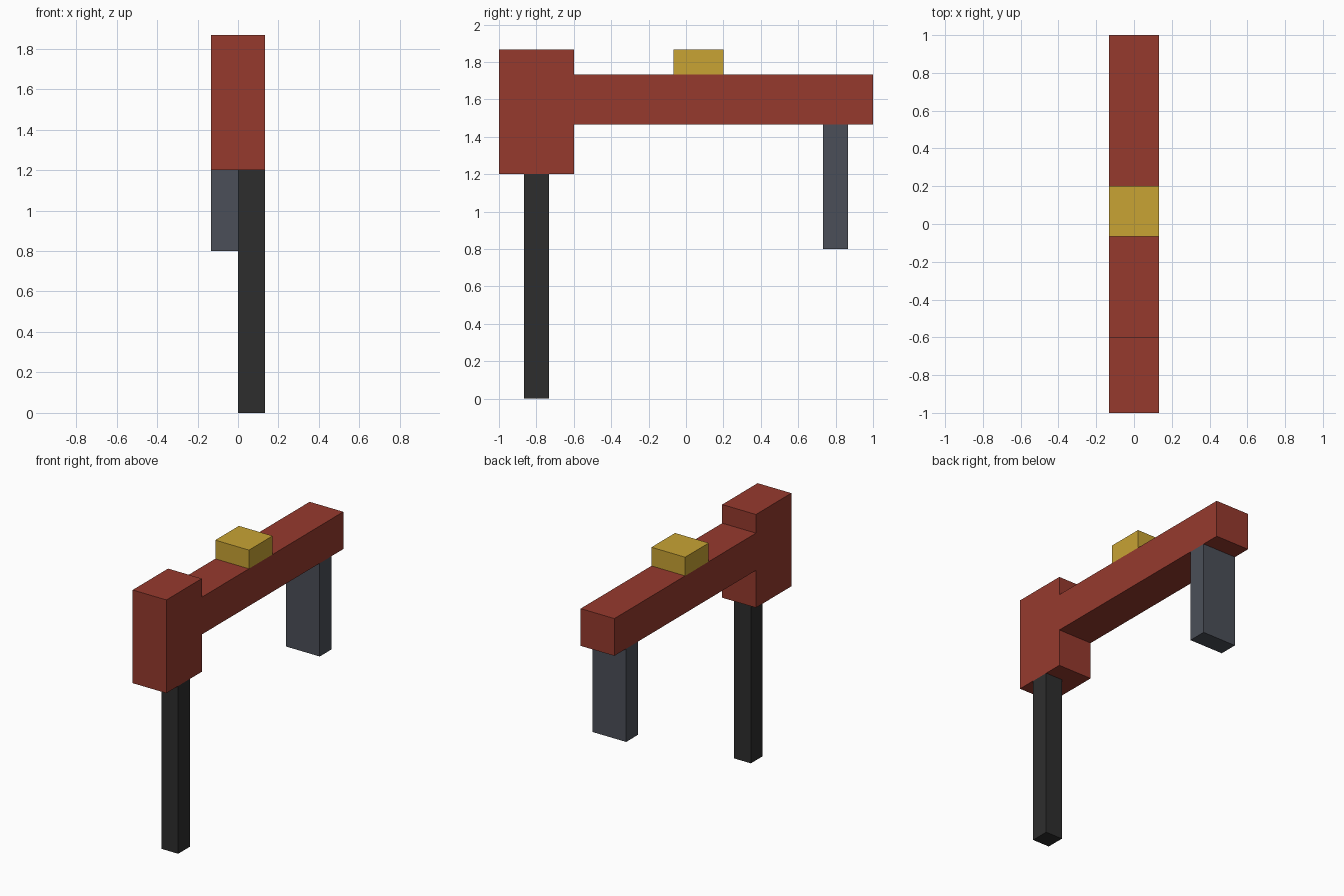
import bpy
import bmesh

if "Cube" in bpy.data.objects:
    bpy.data.objects.remove(bpy.data.objects["Cube"])

U = 2 / 15          # base module; the body is two modules wide
HALF = U


def material(name, rgb):
    m = bpy.data.materials.new(name)
    m.diffuse_color = (*rgb, 1)
    m.use_nodes = True
    m.node_tree.nodes["Principled BSDF"].inputs["Base Color"].default_value = m.diffuse_color
    return m


RED = material("brick red", (0.305, 0.042, 0.027))
GOLD = material("gold", (0.578, 0.366, 0.034))
BLACK = material("black", (0.027, 0.027, 0.027))
GREY = material("slate grey", (0.070, 0.078, 0.098))


def extrude_profile(name, profile, x0, x1, mat):
    """Extrude a side profile of (y, z) points from x0 to x1."""
    bm = bmesh.new()
    face = bm.faces.new([bm.verts.new((x0, y, z)) for y, z in profile])
    out = bmesh.ops.extrude_face_region(bm, geom=[face], use_keep_orig=True)
    verts = [v for v in out["geom"] if isinstance(v, bmesh.types.BMVert)]
    bmesh.ops.translate(bm, verts=verts, vec=(x1 - x0, 0, 0))
    bmesh.ops.recalc_face_normals(bm, faces=bm.faces)
    mesh = bpy.data.meshes.new(name)
    bm.to_mesh(mesh)
    bm.free()
    mesh.materials.append(mat)
    obj = bpy.data.objects.new(name, mesh)
    bpy.context.collection.objects.link(obj)
    return obj


def box(name, x, y, z, mat):
    profile = [(y[0], z[0]), (y[1], z[0]), (y[1], z[1]), (y[0], z[1])]
    return extrude_profile(name, profile, x[0], x[1], mat)


# Body: tall front block and long beam in one piece
extrude_profile("body", [
    (-1, 9 * U), (-0.6, 9 * U), (-0.6, 11 * U), (1, 11 * U),
    (1, 13 * U), (-0.6, 13 * U), (-0.6, 14 * U), (-1, 14 * U),
], -HALF, HALF, RED)

# Block on top of the beam
box("top_block", (-HALF, HALF), (-U / 2, 1.5 * U), (13 * U, 14 * U), GOLD)

# Long offset post under the front block
box("front_post", (0, HALF), (-6.5 * U, -5.5 * U), (0, 9 * U), BLACK)

# Short wide post under the rear of the beam
box("rear_post", (-HALF, HALF), (5.5 * U, 6.5 * U), (6 * U, 11 * U), GREY)
